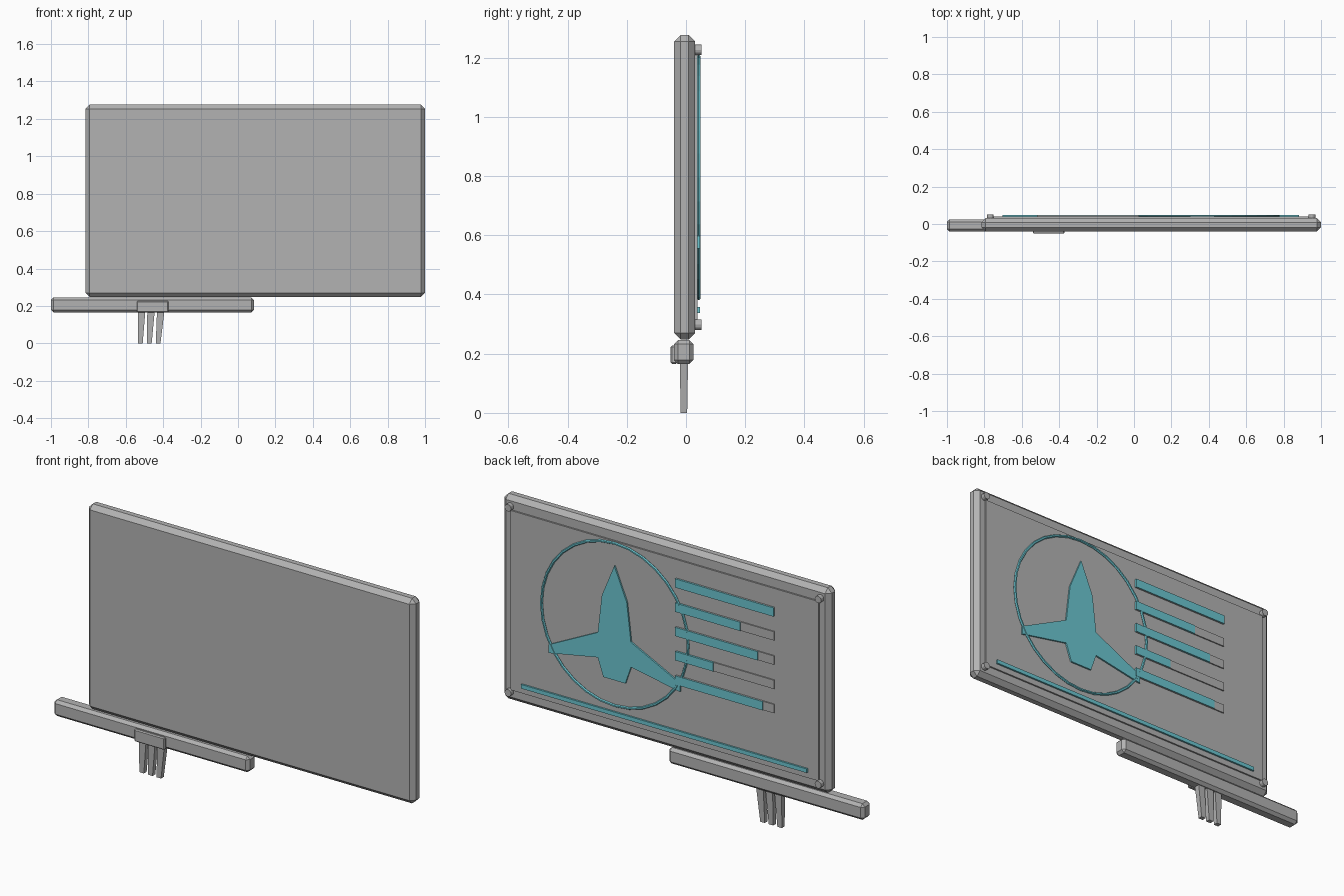
import bpy
import bmesh
from math import pi
from mathutils import Vector

if "Cube" in bpy.data.objects:
    bpy.data.objects.remove(bpy.data.objects["Cube"], do_unlink=True)


def make_material(name, rgb):
    mat = bpy.data.materials.new(name)
    mat.use_nodes = True
    mat.diffuse_color = (*rgb, 1)
    mat.node_tree.nodes["Principled BSDF"].inputs["Base Color"].default_value = (*rgb, 1)
    return mat


GREY = make_material("matte grey", (0.45, 0.45, 0.45))
CYAN = make_material("display cyan", (0.15, 0.57, 0.64))


def finish(name, bm, mat):
    bmesh.ops.recalc_face_normals(bm, faces=bm.faces)
    mesh = bpy.data.meshes.new(name)
    bm.to_mesh(mesh)
    bm.free()
    mesh.materials.append(mat)
    obj = bpy.data.objects.new(name, mesh)
    bpy.context.collection.objects.link(obj)
    return obj


def box(name, xs, ys, zs, mat, bevel=0):
    """Box given by its extent on each axis, with an optional flat chamfer."""
    bm = bmesh.new()
    bmesh.ops.create_cube(bm, size=1)
    for v in bm.verts:
        v.co = Vector([(a + b) / 2 + c * (b - a) for c, (a, b) in zip(v.co, (xs, ys, zs))])
    obj = finish(name, bm, mat)
    if bevel:
        mod = obj.modifiers.new("chamfer", "BEVEL")
        mod.width = bevel
        mod.segments = 1
    return obj


def prism(name, outline, y0, y1, mat):
    """Flat outline in x and z, extruded along y."""
    bm = bmesh.new()
    face = bm.faces.new([bm.verts.new((x, y0, z)) for x, z in outline])
    new = bmesh.ops.extrude_face_region(bm, geom=[face])["geom"]
    moved = [g for g in new if isinstance(g, bmesh.types.BMVert)]
    bmesh.ops.translate(bm, verts=moved, vec=(0, y1 - y0, 0))
    return finish(name, bm, mat)


# Main panel and the display plate on its back
MID_X, MID_Z = 0.092, 0.762
box("panel", (-0.815, 1.0), (-0.04, 0.031), (0.248, 1.276), GREY, 0.022)
box("display_plate", (MID_X - 0.855, MID_X + 0.855), (0.02, 0.039), (0.31, 1.21), GREY)

# Corner studs
for sx in (-1, 1):
    for sz in (-1, 1):
        bpy.ops.mesh.primitive_cylinder_add(
            vertices=12, radius=0.018, depth=0.025,
            location=(MID_X + sx * 0.86, 0.0395, MID_Z + sz * 0.464), rotation=(pi / 2, 0, 0))
        stud = bpy.context.object
        stud.name = "corner_stud"
        stud.data.materials.append(GREY)

# Lower rail, clamp plate and tapered prongs
box("lower_rail", (-1.0, 0.085), (-0.041, 0.025), (0.165, 0.246), GREY, 0.014)
box("clamp_plate", (-0.541, -0.372), (-0.052, -0.03), (0.165, 0.227), GREY, 0.005)
for top_x, tip_x in ((-0.515, -0.522), (-0.465, -0.474), (-0.413, -0.427)):
    bm = bmesh.new()
    bmesh.ops.create_cube(bm, size=1)
    for v in bm.verts:
        top = v.co.z > 0
        v.co.x = (top_x if top else tip_x) + v.co.x * (0.04 if top else 0.025)
        v.co.y = -0.007 + v.co.y * (0.028 if top else 0.022)
        v.co.z = 0.175 if top else 0
    finish("prong", bm, GREY)

# Emblem: ring and aircraft silhouette
CX, CZ = 0.365, 0.795
bpy.ops.mesh.primitive_torus_add(
    major_segments=32, minor_segments=6, major_radius=0.407, minor_radius=0.007,
    location=(CX, 0.043, CZ), rotation=(pi / 2, 0, 0))
ring = bpy.context.object
ring.name = "emblem_ring"
ring.data.materials.append(CYAN)

half = [(0.069, 0.925), (0.092, 0.732), (0.364, 0.598), (0.364, 0.556),
        (0.092, 0.607), (0.061, 0.517)]
outline = [(CX, 1.09)] + [(CX + x, z) for x, z in half]
outline += [(CX - x, z) for x, z in reversed(half)]
prism("aircraft_silhouette", outline, 0.037, 0.047, CYAN)

# Readout bars on their tracks, and the long line below
for i, end in enumerate((-0.519, -0.335, -0.43, -0.185, -0.458)):
    top = 1.117 - i * 0.1215
    box("readout_track", (-0.519, 0.026), (0.037, 0.045), (top - 0.044, top), GREY)
    box("readout_bar", (end, 0.026), (0.037, 0.049), (top - 0.044, top), CYAN)
box("base_line", (-0.703, 0.883), (0.037, 0.048), (0.338, 0.358), CYAN)
